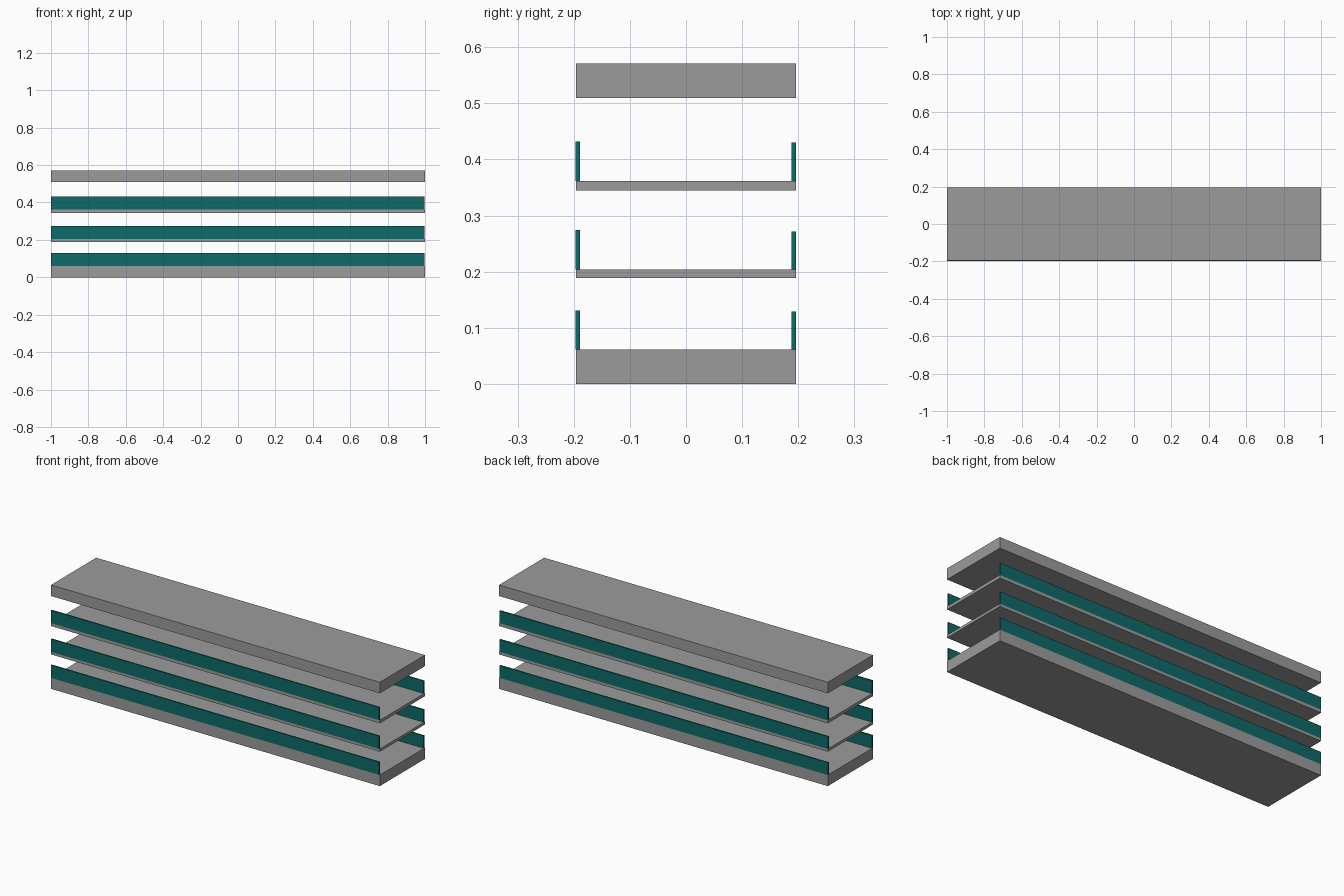
import bpy

cube = bpy.data.objects.get("Cube")
if cube:
    bpy.data.objects.remove(cube, do_unlink=True)


def make_material(name, colour):
    mat = bpy.data.materials.new(name)
    mat.use_nodes = True
    mat.diffuse_color = colour
    mat.node_tree.nodes["Principled BSDF"].inputs["Base Color"].default_value = colour
    return mat


def box(name, mat, x, y, z):
    """Box spanning the (low, high) pairs x, y and z."""
    spans = (x, y, z)
    bpy.ops.mesh.primitive_cube_add(size=1, location=[(a + b) / 2 for a, b in spans])
    obj = bpy.context.object
    obj.name = name
    obj.scale = [b - a for a, b in spans]
    bpy.ops.object.transform_apply(location=False, rotation=False, scale=True)
    obj.data.materials.append(mat)
    return obj


grey = make_material("grey", (0.33, 0.33, 0.33, 1))
teal = make_material("teal", (0.004, 0.145, 0.14, 1))

HALF_DEPTH = 0.196
PANEL = 0.008

# Horizontal slabs: thick base and roof, thin floors between
slabs = {
    "base_slab": (0, 0.061),
    "lower_floor": (0.189, 0.204),
    "upper_floor": (0.345, 0.362),
    "roof_slab": (0.510, 0.571),
}
for name, z in slabs.items():
    box(name, grey, (-1, 1), (-HALF_DEPTH, HALF_DEPTH), z)

# Low parapet panels along the front and back of each open level
for name in ("base_slab", "lower_floor", "upper_floor"):
    bottom = slabs[name][1]
    level = name.split("_")[0]
    box(level + "_front_parapet", teal, (-1, 0.997),
        (-HALF_DEPTH - 0.001, -HALF_DEPTH + PANEL - 0.001), (bottom, bottom + 0.070))
    box(level + "_back_parapet", teal, (-1, 0.997),
        (HALF_DEPTH - PANEL, HALF_DEPTH), (bottom, bottom + 0.068))
